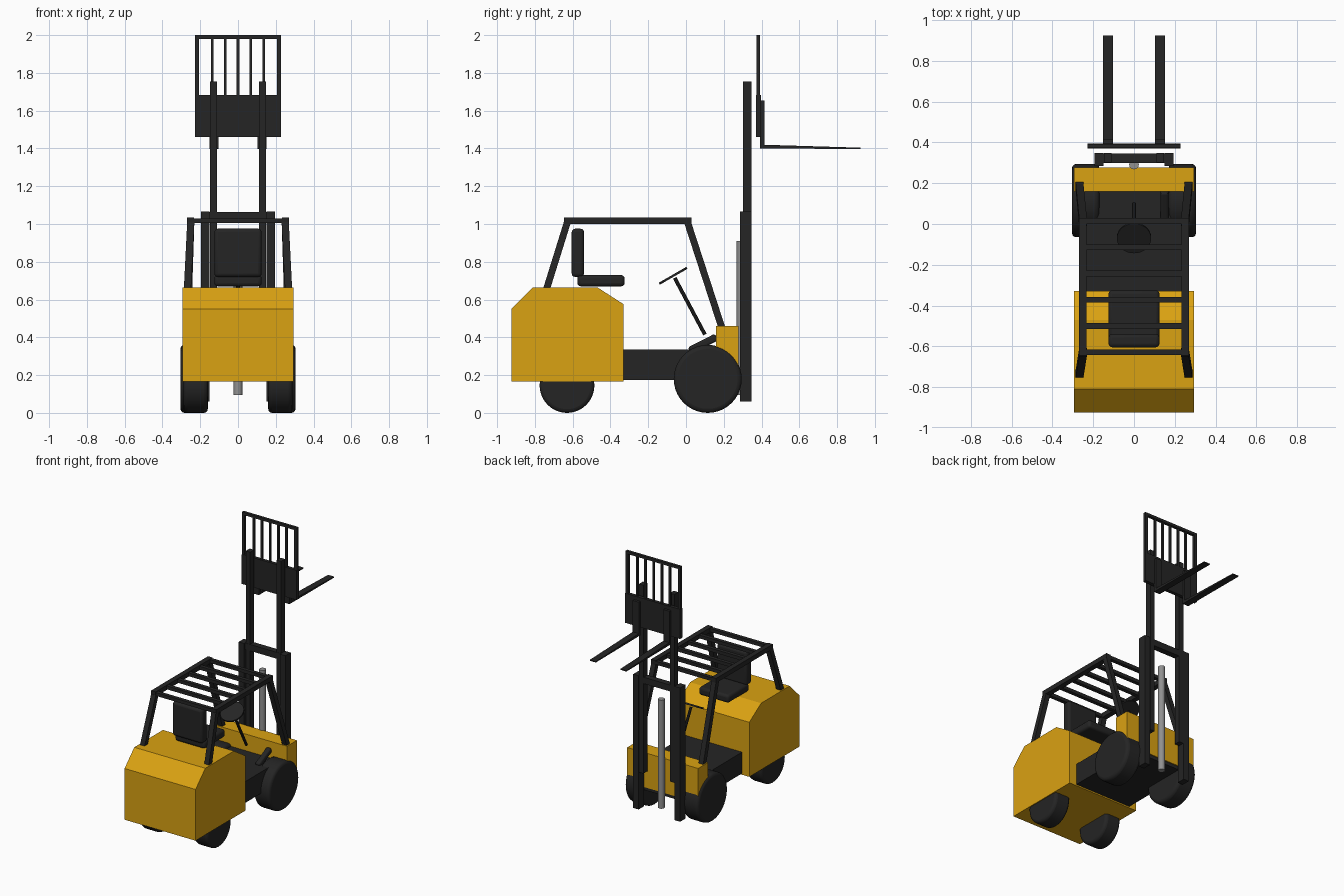
import bpy, bmesh, math
from mathutils import Vector

cube = bpy.data.objects.get("Cube")
if cube:
    bpy.data.objects.remove(cube, do_unlink=True)


def material(name, colour):
    m = bpy.data.materials.new(name)
    m.use_nodes = True
    m.diffuse_color = (*colour, 1)
    m.node_tree.nodes["Principled BSDF"].inputs["Base Color"].default_value = (*colour, 1)
    return m


YELLOW = material("amber yellow", (0.70, 0.36, 0.006))
BLACK = material("charcoal black", (0.018, 0.018, 0.018))
STEEL = material("steel grey", (0.28, 0.28, 0.28))


def finish(name, bm, mat, bevel=0, segments=3):
    bmesh.ops.recalc_face_normals(bm, faces=bm.faces[:])
    mesh = bpy.data.meshes.new(name)
    bm.to_mesh(mesh)
    bm.free()
    mesh.materials.append(mat)
    ob = bpy.data.objects.new(name, mesh)
    bpy.context.collection.objects.link(ob)
    if bevel:
        mod = ob.modifiers.new("rounded_edges", 'BEVEL')
        mod.width, mod.segments = bevel, segments
        mod.limit_method, mod.angle_limit = 'ANGLE', math.radians(40)
    return ob


def smooth(ob, angle=35):
    bpy.ops.object.select_all(action='DESELECT')
    ob.select_set(True)
    bpy.context.view_layer.objects.active = ob
    bpy.ops.object.shade_smooth_by_angle(angle=math.radians(angle))


def box(name, x, y, z, mat=BLACK, bevel=0):
    """Box from (min, max) pairs along each axis."""
    bm = bmesh.new()
    bmesh.ops.create_cube(bm, size=1)
    for v in bm.verts:
        v.co = [(lo + hi) / 2 + c * (hi - lo) for c, (lo, hi) in zip(v.co, (x, y, z))]
    return finish(name, bm, mat, bevel)


def extrude_profile(name, profile, x0, x1, mat):
    """Side profile of (y, z) points extruded along x."""
    bm = bmesh.new()
    face = bm.faces.new([bm.verts.new((x0, y, z)) for y, z in profile])
    new = bmesh.ops.extrude_face_region(bm, geom=[face])["geom"]
    bmesh.ops.translate(bm, vec=(x1 - x0, 0, 0),
                        verts=[g for g in new if isinstance(g, bmesh.types.BMVert)])
    return finish(name, bm, mat)


def rod(name, a, b, radius, sides, mat=BLACK, bevel=0):
    """Cylinder from point a to point b."""
    a, b = Vector(a), Vector(b)
    bm = bmesh.new()
    bmesh.ops.create_cone(bm, cap_ends=True, segments=sides, radius1=radius,
                          radius2=radius, depth=(b - a).length)
    ob = finish(name, bm, mat, bevel)
    ob.location = (a + b) / 2
    ob.rotation_euler = (b - a).to_track_quat('Z', 'Y').to_euler()
    if sides > 8:
        smooth(ob)
    return ob


def post(name, top, bottom, half):
    """Slanted square post with level ends."""
    bm = bmesh.new()
    bmesh.ops.create_cube(bm, size=2)
    for v in bm.verts:
        end = top if v.co.z > 0 else bottom
        v.co = Vector(end) + Vector((v.co.x * half, v.co.y * half, 0))
    return finish(name, bm, BLACK)


# Body, chassis and cowl
extrude_profile("counterweight_body",
                [(-.925, .165), (-.925, .55), (-.81, .665), (-.47, .665), (-.33, .575), (-.33, .165)],
                -.295, .295, YELLOW)
box("chassis", (-.235, .235), (-.4, .27), (.175, .335))
box("front_cowl", (-.295, .295), (.16, .277), (.2, .46), YELLOW)

# Operator's seat and controls
smooth(box("seat_cushion", (-.125, .125), (-.575, -.325), (.67, .73), BLACK, .018))
smooth(box("seat_back", (-.125, .125), (-.605, -.54), (.72, .975), BLACK, .018))
rod("steering_column", (0, .10, .415), (0, -.06, .715), .01, 8)
hub, axis = Vector((0, -.068, .726)), Vector((0, -.5, .87)).normalized()
rod("steering_wheel", hub - axis * .006, hub + axis * .006, .084, 32)
pedal = box("pedal", (.13, .17), (-.08, .08), (-.02, .02), BLACK, .012)
pedal.location = (0, .09, .365)
pedal.rotation_euler.x = math.radians(27)

# Parts repeated on both sides
for side, s in (("left", 1), ("right", -1)):
    def span(a, b):
        return tuple(sorted((s * a, s * b)))

    rod(side + "_drive_wheel", (s * .17, .115, .18), (s * .305, .115, .18), .18, 40, BLACK, .022)
    rod(side + "_steer_wheel", (s * .16, -.63, .145), (s * .288, -.63, .145), .145, 40, BLACK, .02)
    box(side + "_roof_rail", span(.232, .27), (-.645, .03), (1.0, 1.035))
    post(side + "_rear_post", (s * .25, -.628, 1.01), (s * .268, -.74, .65), .019)
    post(side + "_front_post", (s * .25, .008, 1.01), (s * .268, .19, .45), .019)
    box(side + "_outer_mast", span(.15, .195), (.285, .348), (.06, 1.065))
    box(side + "_inner_mast", span(.11, .147), (.302, .348), (.34, 1.755))
    box(side + "_fork_shank", span(.102, .152), (.393, .415), (1.4, 1.655))
    extrude_profile(side + "_fork_blade",
                    [(.395, 1.4), (.395, 1.42), (.925, 1.404), (.925, 1.397)],
                    s * .102, s * .152, BLACK)
    box(side + "_guard_upright", span(.207, .228), (.372, .393), (1.65, 2))

# Roof slats
for i in range(6):
    y = .015 - .129 * i
    box(f"roof_slat_{i + 1}", (-.24, .24), (y - .014, y + .014), (1.005, 1.03))

# Mast crossbeam and lift cylinder
box("mast_crossbeam", (-.195, .195), (.3, .345), (1.015, 1.063))
rod("lift_cylinder", (0, .292, .095), (0, .292, .91), .024, 12, STEEL)

# Carriage and load guard
box("carriage_plate", (-.228, .228), (.37, .396), (1.46, 1.682))
box("guard_top_bar", (-.228, .228), (.372, .393), (1.98, 2))
for i in range(-2, 3):
    x = i * .068
    box(f"guard_bar_{i + 3}", (x - .007, x + .007), (.375, .39), (1.67, 1.99))
